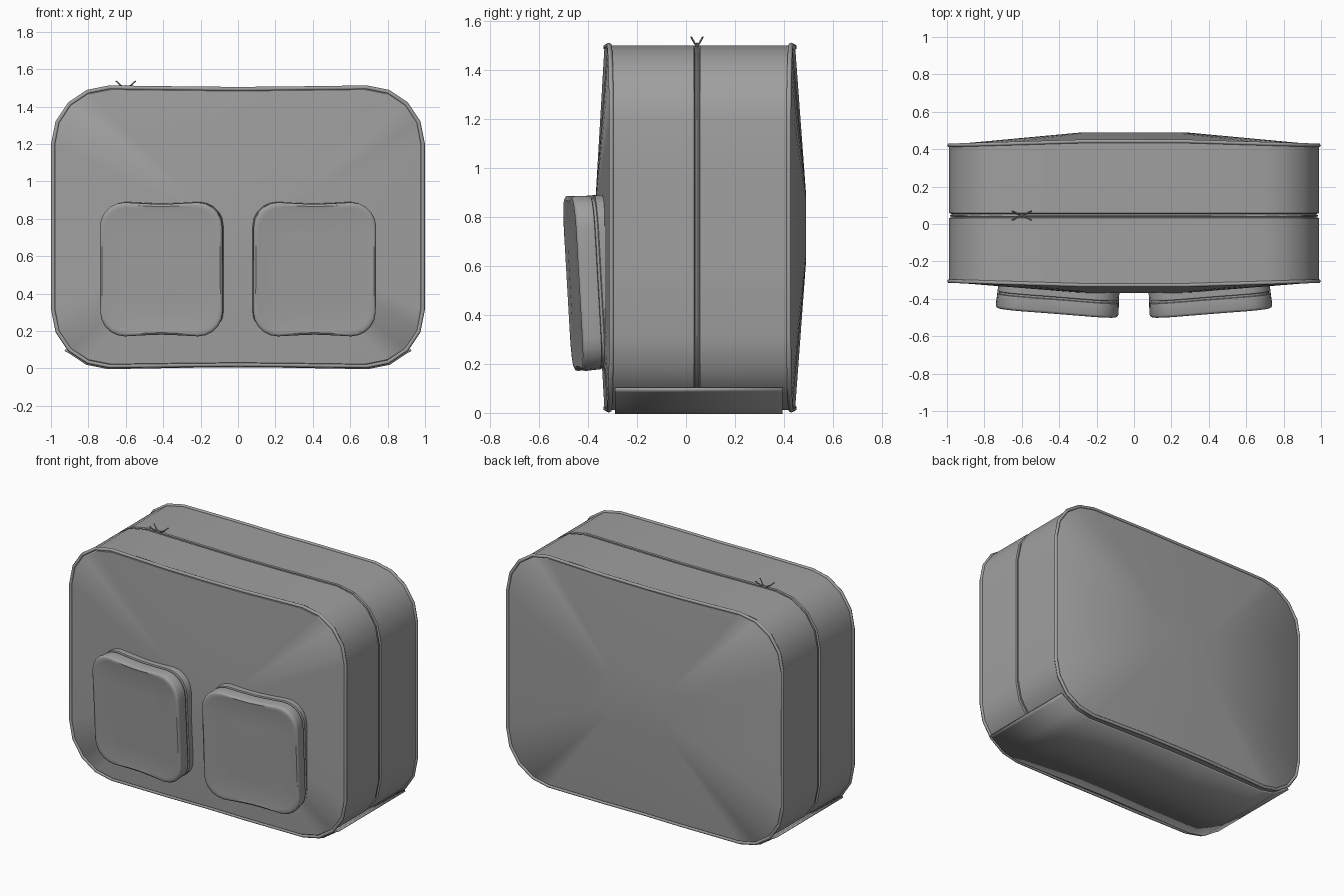
import bpy, bmesh
from math import sin, cos, pi, radians
from mathutils import Matrix, Vector

if "Cube" in bpy.data.objects:
    bpy.data.objects.remove(bpy.data.objects["Cube"])

grey = bpy.data.materials.new("Fabric grey")
grey.use_nodes = True
grey.diffuse_color = (0.35, 0.35, 0.35, 1)
grey.node_tree.nodes["Principled BSDF"].inputs["Base Color"].default_value = (0.35, 0.35, 0.35, 1)

MID = 0.757  # height of the case's centre


def rounded(hw, hh, r, sag=0.0, seg=4):
    """Rounded rectangle about the origin, long edges split and pulled in a little."""
    pts = []
    for q, (sx, sz) in enumerate([(1, 1), (-1, 1), (-1, -1), (1, -1)]):
        for i in range(seg + 1):
            a = (q + i / seg) * pi / 2
            pts.append(Vector((sx * (hw - r) + r * cos(a), sz * (hh - r) + r * sin(a))))
        # points along the straight edge after this corner
        start = pts[-1]
        nxt = [(-1, 1), (-1, -1), (1, -1), (1, 1)][q]
        a = (q + 1) * pi / 2
        end = Vector((nxt[0] * (hw - r) + r * cos(a), nxt[1] * (hh - r) + r * sin(a)))
        for t, pull in ((0.3, 0.7), (0.5, 1), (0.7, 0.7)):
            p = start.lerp(end, t)
            if q % 2 == 0:
                p.y -= sag * pull * (1 if p.y > 0 else -1)
            pts.append(p)
    return pts


def finish(bm, name, angle=32):
    bmesh.ops.recalc_face_normals(bm, faces=bm.faces)
    mesh = bpy.data.meshes.new(name)
    bm.to_mesh(mesh)
    bm.free()
    obj = bpy.data.objects.new(name, mesh)
    bpy.context.collection.objects.link(obj)
    mesh.materials.append(grey)
    bpy.ops.object.select_all(action="DESELECT")
    obj.select_set(True)
    bpy.context.view_layer.objects.active = obj
    bpy.ops.object.shade_smooth_by_angle(angle=radians(angle))
    return obj


def loft(bm, rings, closed=True, caps=True):
    """Skin rings of 3D points; closed rings wrap around."""
    rows = [[bm.verts.new(p) for p in ring] for ring in rings]
    n = len(rows[0])
    for a, b in zip(rows, rows[1:]):
        for i in range(n if closed else n - 1):
            j = (i + 1) % n
            bm.faces.new((a[i], a[j], b[j], b[i]))
    if caps:
        bm.faces.new(rows[0])
        bm.faces.new(rows[-1])
    return rows


def tube(name, points, radius, cyclic):
    curve = bpy.data.curves.new(name, "CURVE")
    curve.dimensions = "3D"
    curve.bevel_depth = radius
    curve.bevel_resolution = 1
    curve.use_fill_caps = True
    spline = curve.splines.new("POLY")
    spline.points.add(len(points) - 1)
    for sp, p in zip(spline.points, points):
        sp.co = (*p, 1)
    spline.use_cyclic_u = cyclic
    curve.materials.append(grey)
    obj = bpy.data.objects.new(name, curve)
    bpy.context.collection.objects.link(obj)
    return obj


def bow(x):
    """How far the rim of a panel bulges at this x."""
    return 0.022 * min(1, max(0, (1 - abs(x)) / 0.72))


# Case: domed front and back panels joined by a wall with a zip groove
edge = rounded(0.988, 0.745, 0.3, 0.008)


def ring(scale, y, bulge=0.0, flat=1.0):
    return [(p.x * scale, y + bulge * bow(p.x), MID + p.y * scale * flat) for p in edge]


bm = bmesh.new()
loft(bm, [
    ring(0.28, -0.368, 0, 0.7),
    ring(0.985, -0.312, -1),
    ring(1, -0.300, -1),
    ring(1, 0.032), ring(0.988, 0.036), ring(0.988, 0.054), ring(1, 0.058),
    ring(1, 0.415, 1),
    ring(0.985, 0.425, 1),
    ring(0.28, 0.49, 0, 0.7),
])
finish(bm, "case_body")

# Piping around both panels
for name, y, side in (("front_piping", -0.305, -1), ("back_piping", 0.42, 1)):
    tube(name, ring(1, y, side), 0.011, True)

# Zip tape: a thin raised cord in the groove
tube("zip_cord", ring(0.992, 0.045), 0.005, True)

# Base patch: thin shell wrapped around the bottom and lower corners
low = sorted((p for p in rounded(0.995, 0.755, 0.3, 0.01) if p.y < -0.55), key=lambda p: p.x)
low = [Vector((-0.925, 0.098 - MID))] + [p for p in low if abs(p.x) < 0.92] + [Vector((0.925, 0.098 - MID))]
bm = bmesh.new()
loft(bm, [[(p.x, y, MID + p.y) for p in low] for y in (-0.29, 0.05, 0.395)], False, False)
base = finish(bm, "base_patch")
solid = base.modifiers.new("Thickness", "SOLIDIFY")
solid.thickness = 0.012
solid.offset = 0

# Pockets: tilted pads with a seam groove and a soft front edge
PROFILE = [(0.12, 1.0), (0.012, 1.0), (0.009, 0.975), (-0.001, 0.975), (-0.004, 1.0),
           (-0.066, 1.01), (-0.075, 1.0), (-0.080, 0.975), (-0.077, 0.93), (-0.080, 0.5)]
pad = rounded(0.325, 0.355, 0.13, 0.009, 5)
for name, side in (("left_pocket", 1), ("right_pocket", -1)):
    place = (Matrix.Diagonal((side, 1, 1, 1)) @ Matrix.Translation((0.405, -0.382, 0.533))
             @ Matrix.Rotation(radians(4.5), 4, "Z") @ Matrix.Rotation(radians(3.3), 4, "X"))
    bm = bmesh.new()
    loft(bm, [[place @ Vector((p.x * s, y, p.y * s)) for p in pad] for y, s in PROFILE])
    finish(bm, name, 40)

# Zip pull: a small knot with splayed cord ends
knot = Vector((-0.6, 0.045, 1.502))
for i, (dx, dy) in enumerate([(1, 1), (-1, 1), (-1, -1), (1, -1)]):
    tip = knot + Vector((0.052 * dx, 0.024 * dy, 0.034))
    bend = knot + Vector((0.025 * dx, 0.010 * dy, 0.010))
    tube("zip_pull_end_%d" % (i + 1), [knot, bend, tip], 0.004, False)
bm = bmesh.new()
bmesh.ops.create_icosphere(bm, subdivisions=1, radius=0.012, matrix=Matrix.Translation(knot))
finish(bm, "zip_pull_knot")
